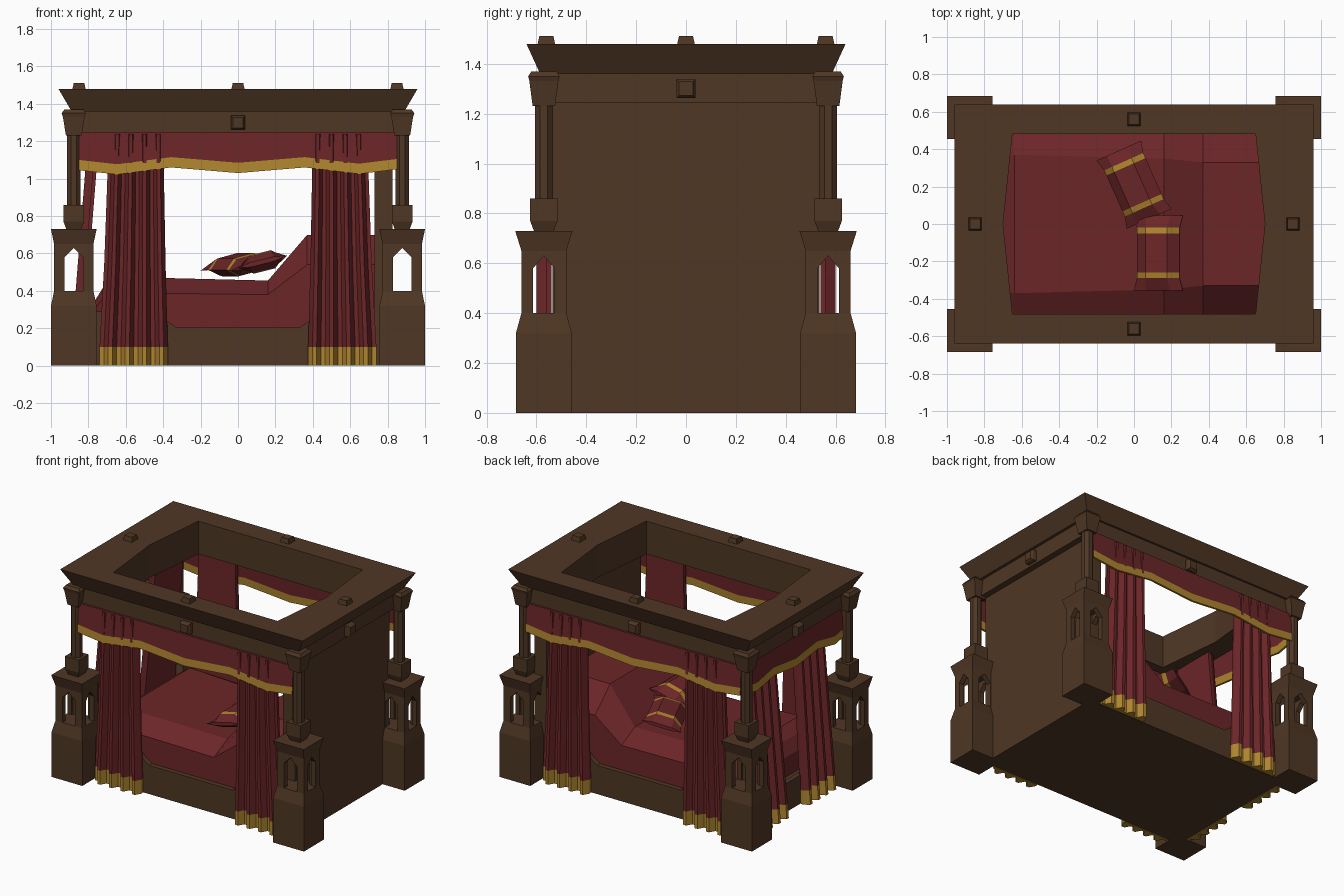
import bpy, bmesh, math
from mathutils import Matrix, Vector

cube = bpy.data.objects.get("Cube")
if cube:
    bpy.data.objects.remove(cube, do_unlink=True)


def material(name, rgb):
    m = bpy.data.materials.new(name)
    m.use_nodes = True
    col = (*rgb, 1)
    m.diffuse_color = col
    bsdf = m.node_tree.nodes["Principled BSDF"]
    bsdf.inputs["Base Color"].default_value = col
    bsdf.inputs["Roughness"].default_value = 0.9
    return m


WOOD = material("dark_wood", (0.078, 0.038, 0.018))
RED = material("red_cloth", (0.15, 0.019, 0.021))
GOLD = material("gold_trim", (0.43, 0.235, 0.028))


def loft(name, rings, mats, gold_rule=None, cyclic=False, matrix=None):
    """Skin a list of equal-length rings; gold_rule(center) picks the second material."""
    bm = bmesh.new()
    vs = [[bm.verts.new(p) for p in r] for r in rings]
    n = len(rings[0])
    pairs = list(zip(vs, vs[1:])) + ([(vs[-1], vs[0])] if cyclic else [])
    for a, b in pairs:
        for i in range(n):
            j = (i + 1) % n
            bm.faces.new((a[i], a[j], b[j], b[i]))
    if not cyclic:
        bm.faces.new(vs[0][::-1])
        bm.faces.new(vs[-1])
    bmesh.ops.recalc_face_normals(bm, faces=bm.faces)
    if gold_rule:
        for f in bm.faces:
            f.material_index = int(gold_rule(f.calc_center_median()))
    if matrix:
        bm.transform(matrix)
    me = bpy.data.meshes.new(name)
    bm.to_mesh(me)
    bm.free()
    for m in mats:
        me.materials.append(m)
    ob = bpy.data.objects.new(name, me)
    bpy.context.collection.objects.link(ob)
    return ob


def rect(cx, cy, hx, hy, z):
    return [(cx - hx, cy - hy, z), (cx + hx, cy - hy, z), (cx + hx, cy + hy, z), (cx - hx, cy + hy, z)]


def octagon(cx, cy, r, z):
    return [(cx + r * math.cos(a), cy + r * math.sin(a), z)
            for a in (math.pi / 4 * (k + 0.5) for k in range(8))]


def box(name, x0, x1, y0, y1, z0, z1):
    c = ((x0 + x1) / 2, (y0 + y1) / 2, (x1 - x0) / 2, (y1 - y0) / 2)
    return loft(name, [rect(*c, z0), rect(*c, z1)], [WOOD])


# Corner posts: pedestal, open arched lantern, octagonal shaft, flared capital
def post(label, sx, sy):
    px, py = 0.878 * sx, 0.57 * sy
    loft(label + "_pedestal", [rect(px, py, 0.122, 0.112, 0), rect(px, py, 0.122, 0.112, 0.32),
                               rect(px, py, 0.105, 0.09, 0.40)], [WOOD])
    for axis in "xy":
        w, d = (0.105, 0.09) if axis == "x" else (0.09, 0.105)
        a = 0.05 if axis == "x" else 0.043
        arch = [(-w, 0.4), (-a, 0.4), (-a, 0.58), (0, 0.63), (a, 0.58), (a, 0.4),
                (w, 0.4), (w, 0.66), (-w, 0.66)]
        for s in (-1, 1):
            place = (lambda u, v, z: (px + u, py + v, z)) if axis == "x" else \
                    (lambda u, v, z: (px + v, py + u, z))
            loft(label + "_lantern_arch", [[place(u, s * v, z) for u, z in arch]
                                           for v in (d, d - 0.035)], [WOOD])
    loft(label + "_lantern_cap", [rect(px, py, 0.105, 0.09, 0.65), rect(px, py, 0.122, 0.115, 0.73)], [WOOD])
    loft(label + "_collar", [rect(px, py, 0.04, 0.04, 0.73), rect(px, py, 0.055, 0.055, 0.77),
                             rect(px, py, 0.055, 0.055, 0.86)], [WOOD])
    loft(label + "_shaft", [octagon(px, py, 0.039, z) for z in (0.86, 1.23)], [WOOD])
    loft(label + "_capital", [rect(px, py, 0.042, 0.045, 1.23), rect(px, py, 0.058, 0.058, 1.33),
                              rect(px, py, 0.065, 0.063, 1.35), rect(px, py, 0.05, 0.05, 1.37)], [WOOD])


for sx, end in ((-1, "foot"), (1, "head")):
    for sy, side in ((-1, "front"), (1, "back")):
        post(f"{end}_{side}_post", sx, sy)

# Canopy frame: beam, sloped cornice and a six-sided opening
def frame_ring(x, y, z, mid):
    return [(-x, -y, z), (x, -y, z), (mid, 0, z), (x, y, z), (-x, y, z), (-mid, 0, z)]


outer = [(0.87, 0.57, 1.245), (0.87, 0.57, 1.36), (0.89, 0.585, 1.36), (0.96, 0.64, 1.48)]
rings = [frame_ring(x, y, z, x) for x, y, z in outer]
rings += [frame_ring(0.65, 0.48, z, 0.70) for z in (1.48, 1.245)]
loft("canopy_frame", rings, [WOOD], cyclic=True)

# Studs on top of the cornice and on the beam faces
for k in range(4):
    turn = Matrix.Rotation(k * math.pi / 2, 4, "Z")
    reach, face = (0.85, 0.87) if k % 2 == 0 else (0.56, 0.57)
    loft("cornice_stud", [rect(reach, 0, 0.036, 0.036, 1.475), rect(reach, 0, 0.028, 0.028, 1.512)],
         [WOOD], matrix=turn)
    loft("beam_stud", [[(x, y, z + 1.3) for y, z, _ in rect(0, 0, h, h, 0)]
                       for x, h in ((face - 0.01, 0.038), (face + 0.025, 0.038), (face + 0.04, 0.028))],
         [WOOD], matrix=turn)

# Headboard wall, base and shaped rails
box("headboard_wall", 0.73, 0.825, -0.535, 0.535, 0, 1.25)
box("bed_base", -0.83, 0.75, -0.5, 0.5, 0, 0.2)


def rail(name, half, flat, place):
    outline = [(-half, 0), (half, 0), (half, 0.29), (flat + 0.1, 0.29), (flat + 0.05, 0.24), (flat, 0.205),
               (-flat, 0.205), (-flat - 0.05, 0.24), (-flat - 0.1, 0.29), (-half, 0.29)]
    loft(name, [[place(u, d, z) for u, z in outline] for d in (0, 0.035)], [WOOD])


for s, side in ((-1, "front"), (1, "back")):
    rail(side + "_rail", 0.82, 0.33, lambda u, d, z: (u, s * (0.5 + d), z))
rail("foot_rail", 0.5, 0.2, lambda u, d, z: (-0.8 - d, u, z))

# Mattress with raised head end
stations = [(-0.77, 0.34, 0.30, 0.34, 0.42), (-0.72, 0.42, 0.36, 0.36, 0.48), (-0.64, 0.475, 0.39, 0.37, 0.5),
            (0.16, 0.455, 0.38, 0.35, 0.5), (0.37, 0.70, 0.54, 0.33, 0.5), (0.735, 0.70, 0.54, 0.33, 0.5)]
loft("mattress", [[(x, -h, 0.19), (x, -h, ze), (x, -t, zt), (x, t, zt), (x, h, ze), (x, h, 0.19)]
                  for x, zt, ze, t, h in stations], [RED])


# Pillows with two gold bands
def pillow(name, loc, turn, tilt):
    sections = [(0.2, 0.135, 0.012), (0.135, 0.118, 0.045), (0.105, 0.118, 0.05)]
    sections += [(-y, w, t) for y, w, t in reversed(sections)]
    hexes = [[(-w, y, 0), (-w * 0.5, y, t), (w * 0.5, y, t), (w, y, 0), (w * 0.5, y, -t), (-w * 0.5, y, -t)]
             for y, w, t in sections]
    m = Matrix.Translation(Vector(loc)) @ Matrix.Rotation(math.radians(turn), 4, "Z") \
        @ Matrix.Rotation(math.radians(-tilt), 4, "Y")
    loft(name, hexes, [RED, GOLD], lambda c: 0.11 < abs(c.y) < 0.13, matrix=m)


pillow("back_pillow", (0.0, 0.21, 0.54), 24, 14)
pillow("front_pillow", (0.13, -0.155, 0.555), 0, 14)


# Pleated curtains: (u, depth, z) is mapped onto each side of the bed
def curtain(name, inner, outer_top, outer_low, place, pleats=4):
    rings = []
    for z, f in ((0.0, 1.0), (0.1, 1.0), (0.55, 0.5), (1.24, 0.0)):
        u0 = inner + 0.025 * (1 - f)
        u1 = outer_top + (outer_low - outer_top) * f
        n = pleats * 4
        wave = [(u0 + (u1 - u0) * i / n, 0.06 if i % 4 in (1, 2) else 0.02) for i in range(n + 1)]
        wave += [(u1, 0), (u0, 0)]
        rings.append([place(u, d, z) for u, d in wave])
    loft(name, rings, [RED, GOLD], lambda c: c.z < 0.1)


for s, side in ((-1, "front"), (1, "back")):
    for e, end in ((-1, "foot"), (1, "head")):
        curtain(f"{side}_{end}_curtain", 0.375, 0.69, 0.74,
                lambda u, d, z: (e * u, s * (0.54 + d), z))
    curtain(f"foot_end_{side}_curtain", 0.1, 0.44, 0.46,
            lambda u, d, z: (-0.84 - d + 0.08 * z, s * u, z))

# Scalloped valances with a gold hem
hem = [(-1, 1.045), (-0.76, 1.022), (-0.42, 1.06), (0, 1.03), (0.42, 1.06), (0.76, 1.025), (1, 1.05)]


def valance(name, half, place):
    rings = []
    for u, z in hem:
        rows = (1.25, z + 0.055, z)
        rings.append([place(u * half, 0.015, r) for r in rows] + [place(u * half, 0, r) for r in rows[::-1]])
    loft(name, rings, [RED, GOLD], lambda c: c.z < 1.12)


for s, side in ((-1, "front"), (1, "back")):
    valance(side + "_valance", 0.85, lambda u, d, z: (u, s * (0.575 + d + 0.06 * (1.25 - z)), z))
valance("foot_valance", 0.58, lambda u, d, z: (-0.845 - d - 0.06 * (1.25 - z), u, z))
